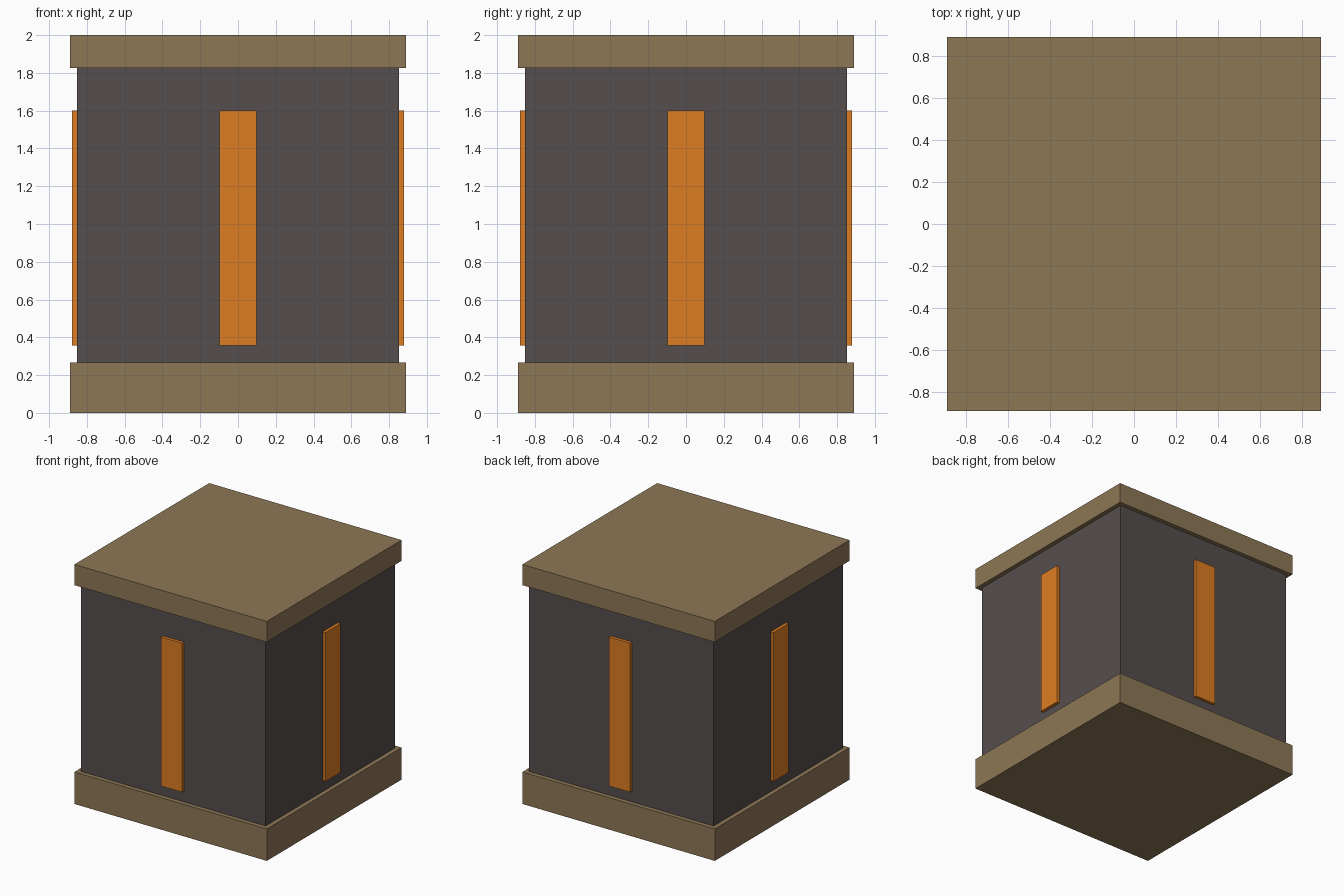
import bpy
from math import pi, sin, cos

if "Cube" in bpy.data.objects:
    bpy.data.objects.remove(bpy.data.objects["Cube"])


def material(name, rgb):
    mat = bpy.data.materials.new(name)
    mat.diffuse_color = (*rgb, 1)
    mat.use_nodes = True
    mat.node_tree.nodes["Principled BSDF"].inputs["Base Color"].default_value = mat.diffuse_color
    return mat


def box(name, center_xy, size_xy, z0, z1, mat, turn=0):
    bpy.ops.mesh.primitive_cube_add(
        size=1, location=(*center_xy, (z0 + z1) / 2), rotation=(0, 0, turn))
    ob = bpy.context.object
    ob.name = name
    ob.scale = (*size_xy, z1 - z0)
    bpy.ops.object.transform_apply(location=False, rotation=True, scale=True)
    ob.data.materials.append(mat)
    return ob


tan = material("tan_trim", (0.27, 0.184, 0.093))
dark = material("dark_body", (0.093, 0.076, 0.076))
orange = material("orange_glow", (0.723, 0.205, 0.016))

# Base and lid slabs
box("base", (0, 0), (1.778, 1.778), 0, 0.267, tan)
box("lid", (0, 0), (1.778, 1.778), 1.827, 2, tan)

# Body, tucked slightly into both slabs
box("body", (0, 0), (1.704, 1.704), 0.001, 1.86, dark)

# One raised strip on each side, seated in the body
inner, outer = 0.82, 0.878
mid = (inner + outer) / 2
for i, side in enumerate(("front", "right", "back", "left")):
    a = -pi / 2 + i * pi / 2
    box(side + "_strip", (mid * cos(a), mid * sin(a)),
        (outer - inner, 0.196), 0.358, 1.602, orange, a)
